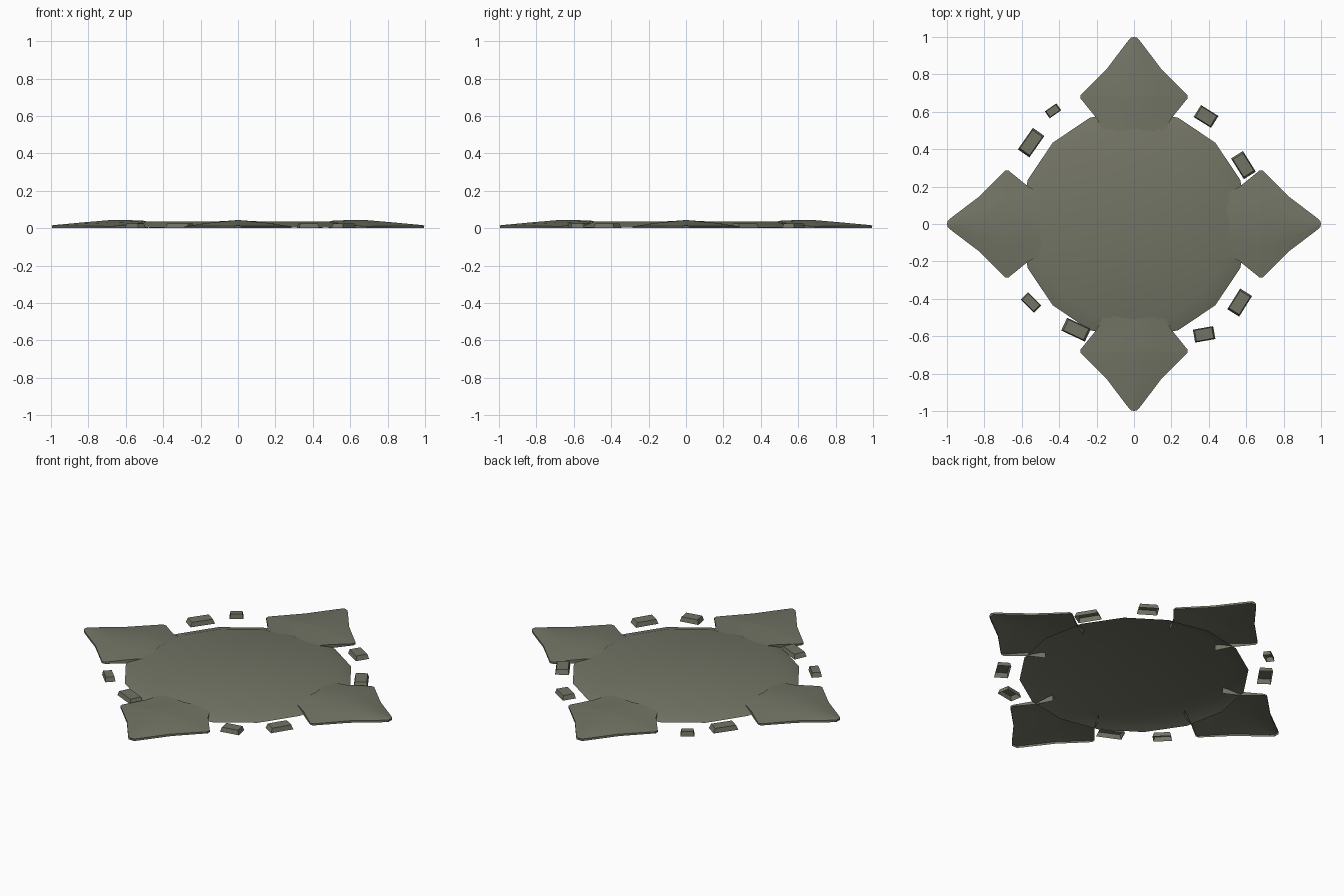
import bpy, bmesh, math
from mathutils import Matrix, Vector

if "Cube" in bpy.data.objects:
    bpy.data.objects.remove(bpy.data.objects["Cube"])

stone = bpy.data.materials.new("grey_green_stone")
stone.diffuse_color = (0.17, 0.175, 0.13, 1)
stone.use_nodes = True
stone.node_tree.nodes["Principled BSDF"].inputs["Base Color"].default_value = stone.diffuse_color


def make(name, verts, faces, smooth=True):
    me = bpy.data.meshes.new(name)
    me.from_pydata(verts, [], faces)
    bm = bmesh.new()
    bm.from_mesh(me)
    bmesh.ops.remove_doubles(bm, verts=bm.verts, dist=1e-5)
    for f in bm.faces:
        f.smooth = smooth
    bm.to_mesh(me)
    bm.free()
    me.materials.append(stone)
    ob = bpy.data.objects.new(name, me)
    bpy.context.collection.objects.link(ob)
    return ob


# central slab: shallow sixteen-sided frustum, open underneath
N = 16
verts = []
for r, z in ((0.615, 0.005), (0.525, 0.036)):
    for i in range(N):
        a = 2 * math.pi * i / N
        verts.append((r * math.cos(a), r * math.sin(a), z))
faces = [(i, (i + 1) % N, N + (i + 1) % N, N + i) for i in range(N)]
faces.append(tuple(range(N, 2 * N)))
make("central_slab", verts, faces)

# pointed petals: stations of (ridge distance, ridge z, edge distance, half width, edge z)
stations = [(0.51, 0.041, 0.485, 0.16, 0.034), (0.58, 0.043, 0.565, 0.20, 0.022),
            (0.67, 0.044, 0.67, 0.285, 0.010), (0.69, 0.043, 0.69, 0.285, 0.010),
            (0.83, 0.031, 0.83, 0.145, 0.012), (0.98, 0.017, 0.975, 0.035, 0.012),
            (1.0, 0.014, 0.995, 0.018, 0.012)]
pv = []
for d, z, e, w, ez in stations:
    mid = ez + (z - ez) * 0.6
    pv += [(e, -w, 0), (e, -w, ez), ((d + e) / 2, -w / 2, mid), (d, 0, z),
           ((d + e) / 2, w / 2, mid), (e, w, ez), (e, w, 0)]
pf = [(7 * s + k, 7 * s + 7 + k, 7 * s + 8 + k, 7 * s + k + 1)
      for s in range(len(stations) - 1) for k in range(6)]
last = 7 * (len(stations) - 1)
pf.append(tuple(last + k for k in range(7)))
for q, label in enumerate(("right", "back", "left", "front")):
    rot = Matrix.Rotation(q * math.pi / 2, 4, 'Z')
    ob = make("petal_" + label, [rot @ Vector(p) for p in pv], pf)
    ob.data.set_sharp_from_angle(angle=math.radians(40))

# loose stone chips: x, y, length, width, angle
chips = [(-0.433, 0.605, 0.075, 0.045, 35), (-0.55, 0.435, 0.14, 0.075, 55),
         (0.385, 0.575, 0.11, 0.075, -32), (0.585, 0.315, 0.13, 0.075, -58),
         (0.565, -0.42, 0.13, 0.075, 58), (0.375, -0.59, 0.11, 0.07, 10),
         (-0.55, -0.42, 0.10, 0.055, -45), (-0.31, -0.565, 0.14, 0.075, -25)]
for n, (x, y, l, w, a) in enumerate(chips):
    m = Matrix.Translation((x, y, 0)) @ Matrix.Rotation(math.radians(a), 4, 'Z')
    cv = []
    for s, z in ((1, 0), (0.85, 0.026)):
        cv += [m @ Vector((sx * l / 2 * s, sy * w / 2 * s, z))
               for sx, sy in ((-1, -1), (1, -1), (1, 1), (-1, 1))]
    cf = [(k, (k + 1) % 4, 4 + (k + 1) % 4, 4 + k) for k in range(4)] + [(4, 5, 6, 7)]
    make("stone_chip_%d" % n, cv, cf, smooth=False)
